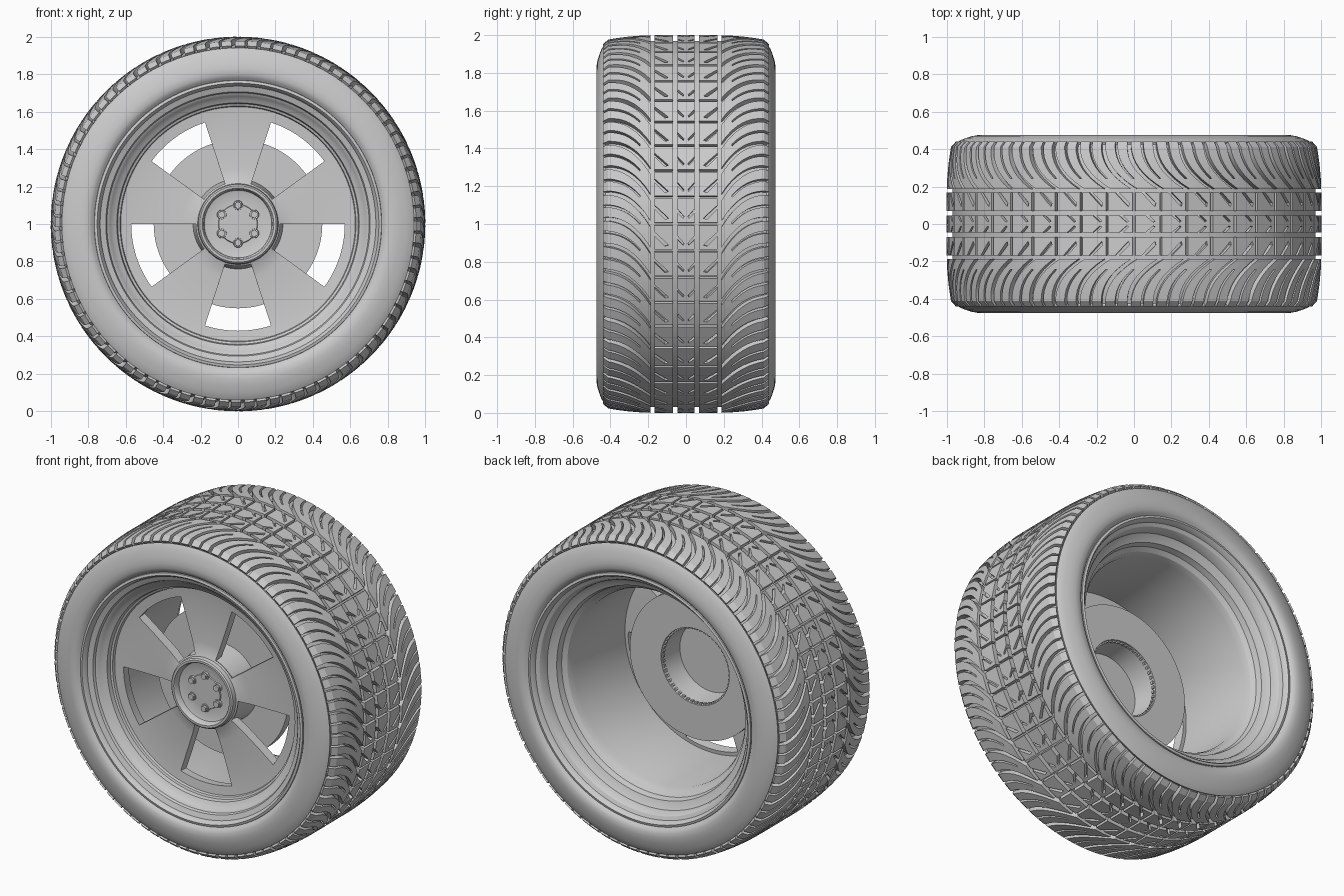
import bpy, bmesh
from math import sin, cos, pi, radians
from mathutils import Matrix, Vector

if "Cube" in bpy.data.objects:
    bpy.data.objects.remove(bpy.data.objects["Cube"])

def put(r, y, t):
    return Vector((r * cos(t), y, 1 + r * sin(t)))

def finish(bm, name, thick=0, angle=30):
    bmesh.ops.remove_doubles(bm, verts=bm.verts[:], dist=0.0002)
    me = bpy.data.meshes.new(name)
    bm.to_mesh(me)
    bm.free()
    ob = bpy.data.objects.new(name, me)
    bpy.context.collection.objects.link(ob)
    bpy.ops.object.select_all(action='DESELECT')
    ob.select_set(True)
    bpy.context.view_layer.objects.active = ob
    if thick:
        m = ob.modifiers.new("thickness", 'SOLIDIFY')
        m.thickness, m.offset = thick, -1
        bpy.ops.object.modifier_apply(modifier=m.name)
    bpy.ops.object.shade_smooth_by_angle(angle=radians(angle))
    return ob

def lathe(name, prof, n, thick=0, skip=lambda i, j: False):
    """Spin (radius, y) points about the axle."""
    bm = bmesh.new()
    rings = [[bm.verts.new(put(r, y, 2 * pi * j / n)) for j in range(n)] for r, y in prof]
    for i in range(len(prof) - 1):
        for j in range(n):
            if not skip(i, j):
                k = (j + 1) % n
                bm.faces.new((rings[i][j], rings[i + 1][j], rings[i + 1][k], rings[i][k]))
    for v in [v for v in bm.verts if not v.link_faces]:
        bm.verts.remove(v)
    return finish(bm, name, thick)

# tyre carcass, at groove depth under the tread
half = [(.74, -.43), (.765, -.448), (.78, -.465), (.80, -.474), (.83, -.475), (.865, -.469),
        (.90, -.458), (.925, -.448), (.94, -.438), (.935, -.425), (.945, -.40), (.96, -.30),
        (.97, -.18)]
lathe("tyre", half + [(r, -y) for r, y in reversed(half)], 176)

# tread blocks
N = 44
P = 2 * pi / N

def crown(y):
    a = abs(y)
    return 1 - .34 * max(0, a - .15) ** 2 - max(0, a - .42)

def patch(bm, pts):
    f = bm.faces.new([bm.verts.new(put(crown(y), y, u)) for u, y in pts])
    f.normal_update()
    c = f.calc_center_median() - Vector((0, 0, 1))
    c.y = 0
    if f.normal.dot(c) < 0:
        f.normal_flip()

centre_half = [(.136, .045), (.08, .045), (.04, .010), (.03, .015), (.06, .045), (.007, .045)]
centre = centre_half + [(u, -y) for u, y in reversed(centre_half)]
middle = [(.007, .070), (.136, .070), (.136, .167), (.10, .167), (.055, .118), (.03, .092),
          (.025, .112), (.08, .167), (.007, .167)]
bm_rib, bm_sh = bmesh.new(), bmesh.new()
ROWS = 9
for k in range(N):
    base = k * P
    patch(bm_rib, [(base + u, y) for u, y in centre])
    for s in (1, -1):
        patch(bm_rib, [(base + u, s * y) for u, y in middle])
        grid = []
        for i in range(ROWS + 1):
            t = i / ROWS
            off = .17 * (1 - (1 - t) ** 2.4)
            g = .017 - .007 * t
            grid.append([(base + off + g + (P - 2 * g) * c, s * (.188 + .252 * t))
                         for c in (0, .44, .55, 1)])
        for i in range(ROWS):
            a, b = grid[i], grid[i + 1]
            for c in range(3):
                if c != 1 or i < 2:      # thin sipe through the shoulder block
                    patch(bm_sh, [a[c], a[c + 1], b[c + 1], b[c]])
finish(bm_rib, "tread_ribs", .032)
finish(bm_sh, "tread_shoulders", .032)

# rim: back lip, barrel, stepped front lip
back = [(.77, .435), (.766, .458), (.752, .462), (.742, .45), (.736, .43), (.715, .42), (.702, .40),
        (.697, .37), (.675, .355), (.65, .345), (.64, .31), (.615, .29), (.60, .25)]
front = [(.60, -.31), (.625, -.317), (.63, -.335), (.642, -.34), (.647, -.365), (.665, -.375),
         (.682, -.39), (.69, -.40), (.70, -.405), (.706, -.42), (.736, -.432), (.742, -.45),
         (.752, -.462), (.766, -.458), (.77, -.435)]
lathe("rim", back + front, 120)

# five spokes: a dished disc with sector windows left open
spoke = [(.19, -.34), (.205, -.335), (.225, -.322), (.30, -.313), (.45, -.311), (.57, -.313), (.63, -.32)]
lathe("spokes", spoke, 100, .06, lambda i, j: 2 <= i <= 4 and (j - 70) % 20 < 10)

# hub with raised ring and shallow centre cap
lathe("hub", [(0, -.324), (.102, -.324), (.105, -.318), (.172, -.318), (.18, -.322), (.185, -.352),
              (.191, -.36), (.204, -.36), (.212, -.353), (.218, -.31), (.225, -.25), (0, -.25)], 80)

# six hexagonal wheel nuts on washers
bm = bmesh.new()
for k in range(6):
    t = pi / 2 + k * pi / 3
    for n, r, d, y in ((16, .026, .012, -.324), (6, .021, .026, -.329)):
        m = Matrix.Translation(put(.1, y, t)) @ Matrix.Rotation(pi / 2, 4, 'X')
        bmesh.ops.create_cone(bm, cap_ends=True, segments=n, radius1=r, radius2=r * .93, depth=d, matrix=m)
finish(bm, "wheel_nuts", 0, 25)

# brake disc with its sleeve
lathe("brake_disc", [(.225, -.27), (.24, -.15), (.45, -.15), (.45, -.09), (.235, -.09), (.215, -.27)], 96)

# small teeth around the sleeve bore
bm = bmesh.new()
for k in range(48):
    t = 2 * pi * k / 48
    m = Matrix.Translation(put(.231, -.105, t)) @ Matrix.Rotation(-t, 4, 'Y') @ Matrix.Diagonal((.014, .016, .016, 1))
    bmesh.ops.create_cube(bm, size=1, matrix=m)
finish(bm, "sensor_teeth")
